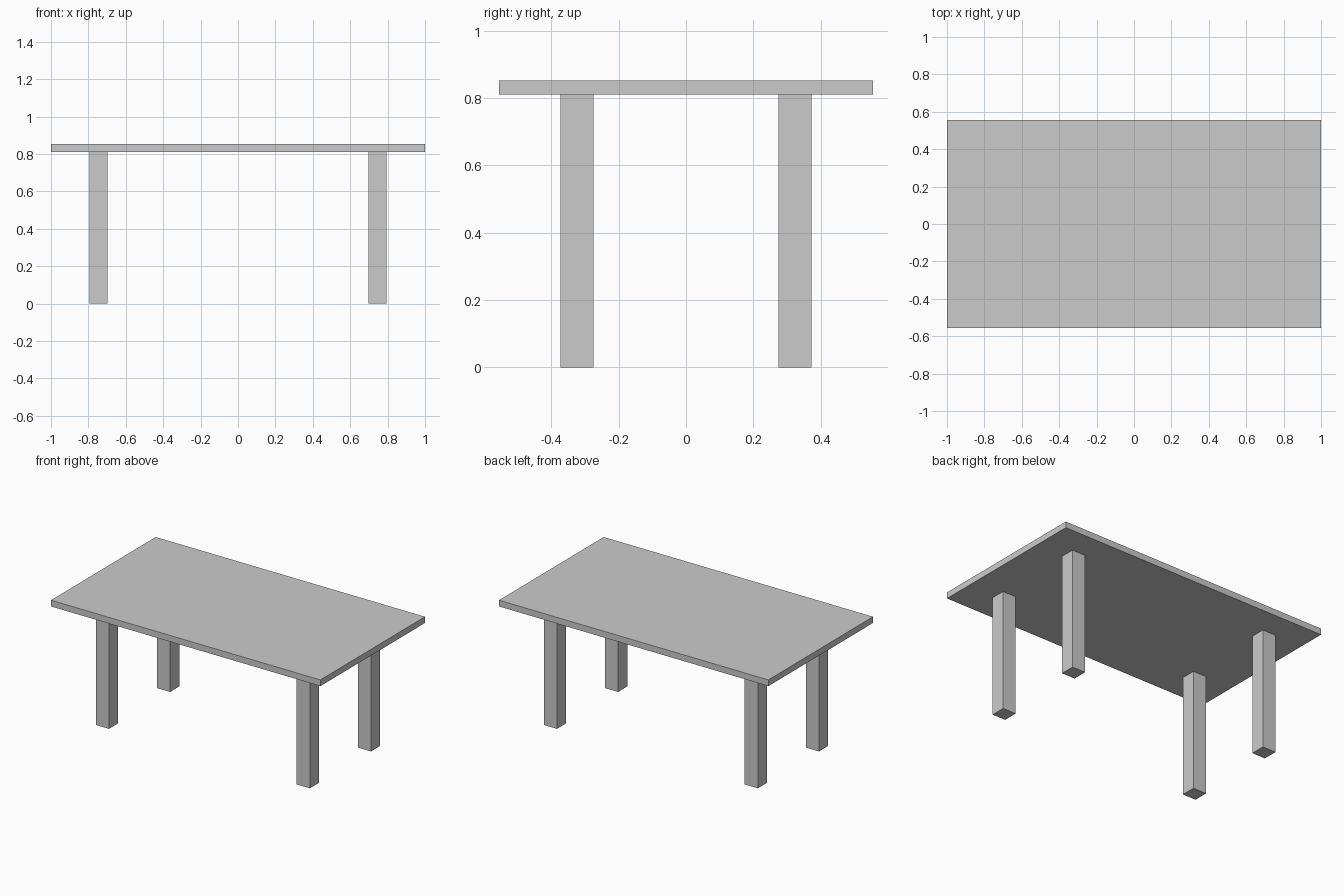
import bpy

# Remove the default cube
cube = bpy.data.objects.get("Cube")
if cube:
    bpy.data.objects.remove(cube, do_unlink=True)

# Plain grey material
GREY = (0.6, 0.6, 0.6, 1)
grey = bpy.data.materials.new("plain_grey")
grey.use_nodes = True
grey.diffuse_color = GREY
for node in grey.node_tree.nodes:
    if node.type == "BSDF_PRINCIPLED":
        node.inputs["Base Color"].default_value = GREY


def box(name, size, center):
    """Flat-faced block with its size baked into the mesh."""
    bpy.ops.mesh.primitive_cube_add(size=1, location=center)
    obj = bpy.context.object
    obj.name = name
    obj.scale = size
    bpy.ops.object.transform_apply(location=False, rotation=False, scale=True)
    obj.data.materials.append(grey)
    return obj


LENGTH, DEPTH, HEIGHT = 2.0, 1.11, 0.852
THICKNESS = 0.042
LEG_WIDTH, LEG_X, LEG_Y = 0.098, 0.746, 0.324
leg_height = HEIGHT - THICKNESS

# Table top
box("table_top", (LENGTH, DEPTH, THICKNESS), (0, 0, HEIGHT - THICKNESS / 2))

# Four square legs, set in from the corners
for side, sx in (("left", 1), ("right", -1)):
    for end, sy in (("front", -1), ("back", 1)):
        box(f"{end}_{side}_leg", (LEG_WIDTH, LEG_WIDTH, leg_height),
            (sx * LEG_X, sy * LEG_Y, leg_height / 2))
